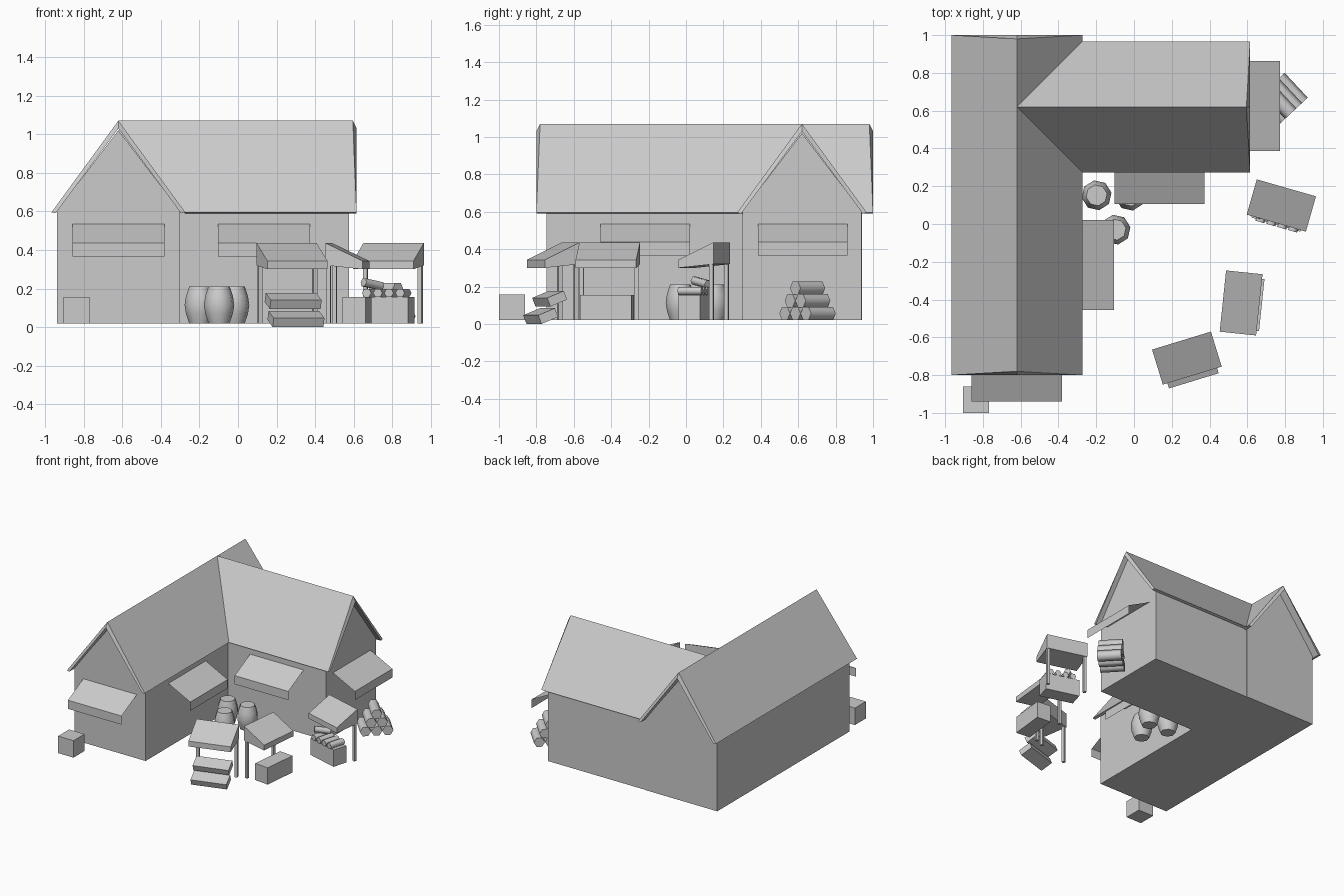
import bpy, math
from mathutils import Matrix, Vector

if "Cube" in bpy.data.objects:
    bpy.data.objects.remove(bpy.data.objects["Cube"])

grey = bpy.data.materials.new("plain_grey")
grey.diffuse_color = (0.6, 0.6, 0.6, 1)
grey.use_nodes = True
grey.node_tree.nodes["Principled BSDF"].inputs["Base Color"].default_value = grey.diffuse_color


def make(name, verts, faces, mat=Matrix(), smooth=None):
    me = bpy.data.meshes.new(name)
    me.from_pydata([mat @ Vector(v) for v in verts], [], faces)
    me.materials.append(grey)
    if smooth:
        me.polygons.foreach_set("use_smooth", [True] * len(me.polygons))
        me.set_sharp_from_angle(angle=math.radians(smooth))
    ob = bpy.data.objects.new(name, me)
    bpy.context.scene.collection.objects.link(ob)
    return ob


def skin(name, rings, mat=Matrix(), smooth=None):
    """Join equal-sized rings of points into a closed solid."""
    n = len(rings[0])
    faces = [(k * n + i, k * n + (i + 1) % n, (k + 1) * n + (i + 1) % n, (k + 1) * n + i)
             for k in range(len(rings) - 1) for i in range(n)]
    faces += [tuple(reversed(range(n))), tuple(range((len(rings) - 1) * n, len(rings) * n))]
    return make(name, [p for r in rings for p in r], faces, mat, smooth)


def box(name, size, mat):
    x, y, z = (s / 2 for s in size)
    ring = [(-x, -y), (x, -y), (x, y), (-x, y)]
    return skin(name, [[(a, b, h) for a, b in ring] for h in (-z, z)], mat)


def lathe(name, profile, n, mat, turn=0):
    """Round part along local z from (radius, height) pairs."""
    rings = [[(r * math.cos(turn + i * math.tau / n), r * math.sin(turn + i * math.tau / n), h)
              for i in range(n)] for r, h in profile]
    return skin(name, rings, mat, 62)


def T(x, y, z=0):
    return Matrix.Translation((x, y, z))


def R(deg, axis):
    return Matrix.Rotation(math.radians(deg), 4, axis)


# wings: local x is across, local y runs along the ridge
main = T(-0.62, 0)
side = T(0, 0.62) @ R(90, 'Z')      # local -y points to +x

# gabled walls
gable = [(-0.317, 0.02), (0.317, 0.02), (0.317, 0.605), (0, 1.02), (-0.317, 0.605)]
for name, mat, y0, y1 in (("main_wing_walls", main, -0.745, 0.94),
                          ("side_wing_walls", side, -0.575, 0.62)):
    skin(name, [[(x, y, z) for x, z in gable] for y in (y0, y1)], mat)


# roofs: thin folded slabs, outer ridge set back a little at open ends
def roof(name, mat, start, end_eave, end_ridge, inset):
    prof = [(-0.347, 0.595), (0, 1.07), (0.347, 0.595), (0.325, 0.59), (0, 1.03), (-0.325, 0.59)]
    a = [(x, start + (0.02 if z > 1.05 else 0), z) for x, z in prof]
    b = [(x, (end_ridge - (inset if z > 1.05 else 0)) if x == 0 else end_eave, z) for x, z in prof]
    quads = [(i, (i + 1) % 6, (i + 1) % 6 + 6, i + 6) for i in range(6)]
    caps = [(0, 5, 4, 1), (1, 4, 3, 2), (6, 7, 10, 11), (7, 8, 9, 10)]
    ob = make(name, a + b, [tuple(reversed(q)) for q in quads] + [tuple(reversed(c)) for c in caps], mat)
    return ob


roof("main_wing_roof", main, -0.80, 1.0, 1.0, 0.02)
roof("side_wing_roof", side, -0.615, 0.275, 0.62, 0.0)

# wall awnings: single cloth sheets with a hanging front edge
for name, mat in (("front_awning", T(-0.62, -0.745)),
                  ("inner_main_awning", T(-0.303, -0.217) @ R(90, 'Z')),
                  ("inner_side_awning", T(0.135, 0.303)),
                  ("end_awning", T(0.577, 0.625) @ R(90, 'Z'))):
    pts = [(x, y, z) for y, z in ((0, 0.535), (-0.196, 0.437), (-0.196, 0.367))
           for x in (-0.239, 0.239)]
    make(name, pts, [(0, 2, 3, 1), (2, 4, 5, 3)], mat)

# loose crate by the front wall
box("corner_crate", (0.137, 0.14, 0.137), T(-0.837, -0.93, 0.0885))

# barrels in the inner corner
for i, (x, y) in enumerate(((-0.198, 0.152), (-0.098, -0.03), (-0.02, 0.15))):
    lathe(f"barrel_{i + 1}", [(0.056, 0.02), (0.073, 0.07), (0.08, 0.115), (0.073, 0.16), (0.056, 0.21)],
          8, T(x, y) @ R(10, 'Z'))

# log pile, three rows
pile = T(0.768, 0.65) @ R(43, 'Z')
for row in range(3):
    for k in range(3 - row):
        x = (k - (2 - row) / 2) * 0.083
        lathe(f"log_{row + 1}_{k + 1}", [(0.041, -0.09), (0.041, 0.09)], 6,
              pile @ T(x, 0, 0.056 + row * 0.068) @ R(90, 'X'))

# market stalls: sloped canopy on two back posts
stalls = [T(0.28, -0.71) @ R(17, 'Z'), T(0.567, -0.418) @ R(84, 'Z'), T(0.78, 0.098) @ R(-16, 'Z')]
for i, m in enumerate(stalls, 1):
    prof = [(0.097, 0.32), (0.097, 0.436), (-0.097, 0.343), (-0.097, 0.30)]
    skin(f"stall_canopy_{i}", [[(x, y, z) for y, z in prof] for x in (-0.163, 0.163)], m)
    for s, side_name in ((-1, "left"), (1, "right")):
        box(f"stall_post_{i}_{side_name}", (0.022, 0.022, 0.32), m @ T(s * 0.148, 0.082, 0.18))

# first stall: two tilted trays
for name, y, z in (("upper_tray", -0.02, 0.135), ("lower_tray", -0.07, 0.0422)):
    box(name, (0.275, 0.10, 0.05), stalls[0] @ T(0, y, z) @ R(22, 'X'))

# second and third stalls: counters
box("counter_2", (0.278, 0.12, 0.135), stalls[1] @ T(0, -0.05, 0.0875))
box("counter_3", (0.27, 0.12, 0.135), stalls[2] @ T(0, -0.045, 0.0875))

# cloth rolls on the third counter, one resting at an angle on top
for k in range(4):
    lathe(f"cloth_roll_{k + 1}", [(0.025, -0.065), (0.025, 0.065)], 6,
          stalls[2] @ T(-0.085 + k * 0.06, -0.05, 0.177) @ R(90, 'X'))
lathe("top_cloth_roll", [(0.024, -0.06), (0.024, 0.06)], 6,
      stalls[2] @ T(-0.075, -0.04, 0.222) @ R(-35, 'Z') @ R(80, 'X'))
